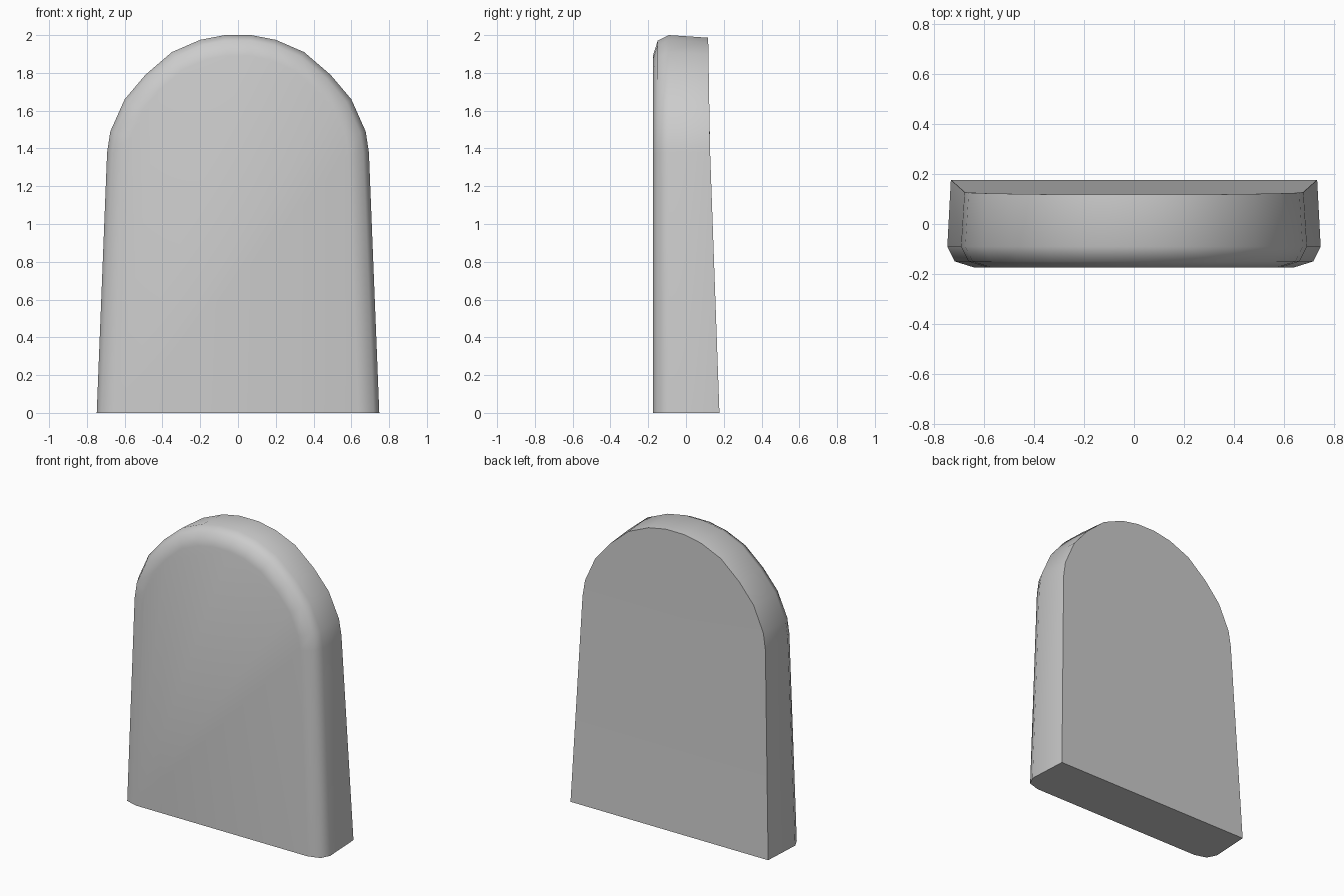
import bpy, bmesh, math
from mathutils import Vector

cube = bpy.data.objects.get("Cube")
if cube:
    bpy.data.objects.remove(cube, do_unlink=True)

stone = bpy.data.materials.new("grey stone")
stone.use_nodes = True
colour = (0.6, 0.6, 0.6, 1)
stone.diffuse_color = colour
stone.node_tree.nodes["Principled BSDF"].inputs["Base Color"].default_value = colour

# Round-topped outline, mirrored from its left half
half = [(0.748, 0), (0.693, 1.38), (0.676, 1.49), (0.6, 1.66), (0.49, 1.79),
        (0.35, 1.91), (0.2, 1.975), (0.07, 2.0)]
outline = [Vector(p) for p in half + [(-x, z) for x, z in reversed(half)]]
SHOULDER = 1


def inset_outline(amount):
    """Move the outline inward, keeping the foot on the ground."""
    points = []
    for i, p in enumerate(outline):
        if i in (0, len(outline) - 1):
            normal = Vector((math.copysign(1, p.x), 0))
        else:
            along = (outline[i + 1] - p).normalized() + (p - outline[i - 1]).normalized()
            normal = Vector((along.y, -along.x)).normalized()
        points.append(p - normal * amount)
    return points


def back_depth(z):
    """The back leans forward up to the shoulder, then is nearly upright."""
    return 0.177 - 0.05 * min(z, 1.4) / 1.4 - 0.01 * max(z - 1.4, 0) / 0.6


# Rings from the rounded front edge to the crisp back edge
bm = bmesh.new()
rings = []
for inset, y in ((0.11, -0.175), (0.03, -0.15), (0, -0.09), (0.014, None)):
    rings.append([bm.verts.new((p.x, back_depth(p.y) if y is None else y, p.y))
                  for p in inset_outline(inset)])
for a, b in zip(rings, rings[1:]):
    for i in range(len(a) - 1):
        bm.faces.new((a[i], a[i + 1], b[i + 1], b[i]))

# Front face, two-part back and underside
front, back = rings[0], rings[-1]
bm.faces.new(front)
bm.faces.new(back[SHOULDER:-SHOULDER])
bm.faces.new((back[0], back[1], back[-2], back[-1]))
bm.faces.new([r[0] for r in rings] + [r[-1] for r in reversed(rings)])
bmesh.ops.recalc_face_normals(bm, faces=bm.faces)

mesh = bpy.data.meshes.new("headstone")
bm.to_mesh(mesh)
bm.free()
mesh.materials.append(stone)
slab = bpy.data.objects.new("headstone", mesh)
bpy.context.collection.objects.link(slab)

# Soft front edge, sharp back and foot
bpy.ops.object.select_all(action="DESELECT")
slab.select_set(True)
bpy.context.view_layer.objects.active = slab
bpy.ops.object.shade_smooth_by_angle(angle=math.radians(48))
